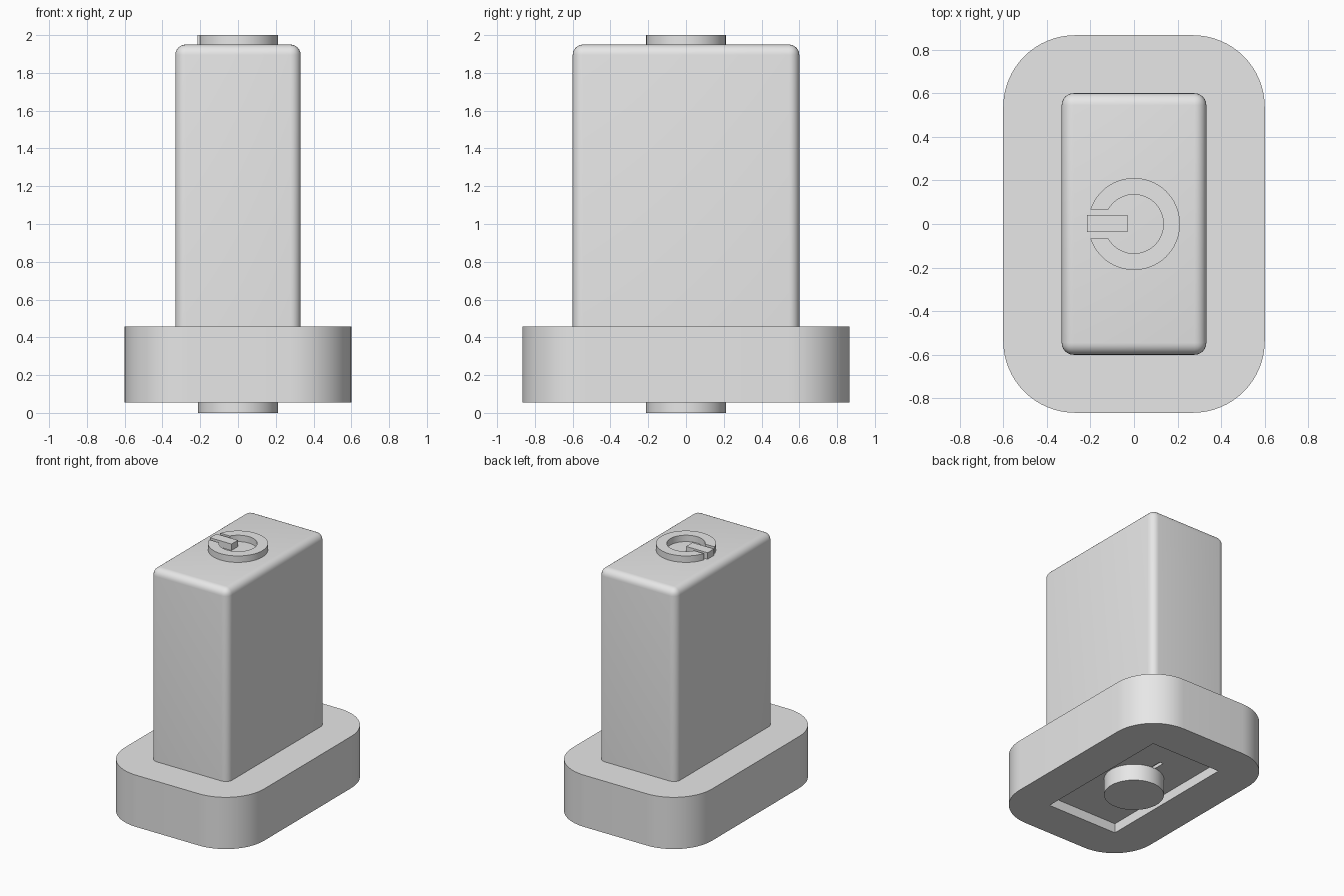
import bpy, bmesh, math

cube = bpy.data.objects.get("Cube")
if cube:
    bpy.data.objects.remove(cube, do_unlink=True)

grey = bpy.data.materials.new("plain_grey")
grey.use_nodes = True
grey.diffuse_color = (0.8, 0.8, 0.8, 1)
grey.node_tree.nodes["Principled BSDF"].inputs["Base Color"].default_value = (0.8, 0.8, 0.8, 1)


def make(name, bm):
    """Turn a bmesh into a linked object with the grey material."""
    bmesh.ops.recalc_face_normals(bm, faces=bm.faces)
    mesh = bpy.data.meshes.new(name)
    bm.to_mesh(mesh)
    bm.free()
    mesh.materials.append(grey)
    ob = bpy.data.objects.new(name, mesh)
    bpy.context.collection.objects.link(ob)
    return ob


def smooth(ob):
    bpy.ops.object.select_all(action='DESELECT')
    ob.select_set(True)
    bpy.context.view_layer.objects.active = ob
    bpy.ops.object.shade_smooth_by_angle(angle=math.radians(35))


def prism(name, outline, z0, z1):
    """Extrude a closed outline from z0 to z1."""
    bm = bmesh.new()
    face = bm.faces.new([bm.verts.new((x, y, z0)) for x, y in outline])
    ext = bmesh.ops.extrude_face_region(bm, geom=[face], use_keep_orig=True)
    for v in ext["geom"]:
        if isinstance(v, bmesh.types.BMVert):
            v.co.z = z1
    return make(name, bm)


def arc(r, a0, a1, n, cx=0, cy=0):
    return [(cx + r * math.cos(a0 + (a1 - a0) * i / n),
             cy + r * math.sin(a0 + (a1 - a0) * i / n)) for i in range(n + 1)]


def rectangle(x0, x1, y0, y1):
    return [(x0, y0), (x1, y0), (x1, y1), (x0, y1)]


def rounded(hx, hy, r, n):
    pts = []
    for k, (sx, sy) in enumerate([(1, 1), (-1, 1), (-1, -1), (1, -1)]):
        a = k * math.pi / 2
        pts += arc(r, a, a + math.pi / 2, n, sx * (hx - r), sy * (hy - r))
    return pts


BASE_BOTTOM, BASE_TOP, TOWER_TOP = 0.055, 0.457, 1.95
RECESS_TOP = 0.128

# Base plate with a shallow recess and a short groove underneath
base = prism("base_plate", rounded(0.6, 0.866, 0.33, 16), BASE_BOTTOM, BASE_TOP)
cutters = [
    prism("recess_cutter", rectangle(-0.3, 0.3, -0.567, 0.567), 0, RECESS_TOP),
    prism("groove_cutter", rectangle(-0.015, 0.015, 0.1, 0.3), 0.1, RECESS_TOP + 0.025),
]
for cutter in cutters:
    mod = base.modifiers.new(cutter.name, 'BOOLEAN')
    mod.operation = 'DIFFERENCE'
    mod.solver = 'EXACT'
    mod.object = cutter
    bpy.context.view_layer.objects.active = base
    bpy.ops.object.modifier_apply(modifier=mod.name)
    bpy.data.objects.remove(cutter, do_unlink=True)
smooth(base)

# Tower with rounded top and vertical edges
bm = bmesh.new()
bmesh.ops.create_cube(bm, size=1)
for v in bm.verts:
    v.co.x *= 0.664
    v.co.y *= 1.2
    v.co.z = TOWER_TOP if v.co.z > 0 else BASE_TOP
edges = [e for e in bm.edges if any(v.co.z > 1 for v in e.verts)]
bmesh.ops.bevel(bm, geom=edges, offset=0.055, offset_type='OFFSET',
                segments=6, profile=0.5, affect='EDGES')
smooth(make("tower", bm))

# Raised open ring on top, with its gap towards -x
OUTER, INNER, GAP = 0.211, 0.135, 0.067
a_out = math.pi - math.asin(GAP / OUTER)
a_in = math.pi - math.asin(GAP / INNER)
ring = arc(OUTER, -a_out, a_out, 56) + arc(INNER, a_in, -a_in, 56)
smooth(prism("top_ring", ring, TOWER_TOP, 2.0))

# Bar lying in the ring gap
prism("top_bar", rectangle(-0.215, -0.03, -0.037, 0.042), TOWER_TOP, 2.0)

# Round peg below the base
smooth(prism("bottom_peg", arc(OUTER, 0, math.tau, 64)[:-1], 0, RECESS_TOP))
